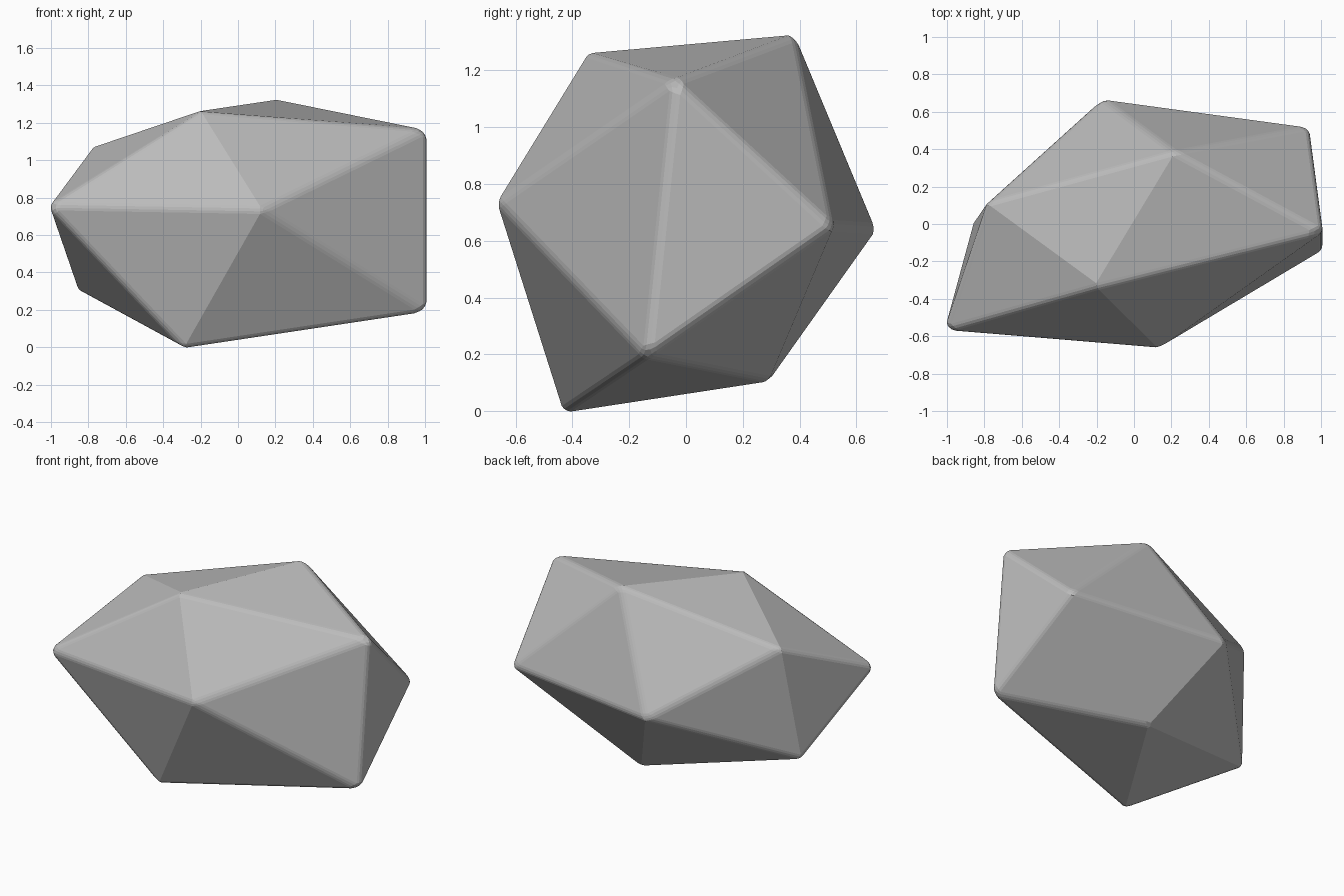
import bpy
import bmesh
import math

# Remove the default cube
cube = bpy.data.objects.get("Cube")
if cube:
    bpy.data.objects.remove(cube, do_unlink=True)

# Stone colour
stone = bpy.data.materials.new("grey stone")
stone.use_nodes = True
grey = (0.5, 0.5, 0.5, 1)
stone.diffuse_color = grey
stone.node_tree.nodes["Principled BSDF"].inputs["Base Color"].default_value = grey

# Twelve corners of the lopsided twenty-sided boulder
corners = {
    "left_low": (1.01, -0.14, 0.19),
    "left_high": (1.01, -0.04, 1.165),
    "left_back": (0.935, 0.52, 0.65),
    "right_tip": (-1.015, -0.57, 0.755),
    "right_high": (-0.785, 0.11, 1.065),
    "right_low": (-0.86, 0, 0.305),
    "front": (0.13, -0.665, 0.735),
    "back": (-0.165, 0.67, 0.64),
    "top_front": (-0.2, -0.34, 1.265),
    "top_back": (0.22, 0.385, 1.325),
    "base_front": (-0.29, -0.43, -0.005),
    "base_back": (0.13, 0.29, 0.105),
}

# Wrap the corners in a faceted skin
bm = bmesh.new()
for point in corners.values():
    bm.verts.new(point)
bmesh.ops.convex_hull(bm, input=bm.verts)
bmesh.ops.recalc_face_normals(bm, faces=bm.faces)
mesh = bpy.data.meshes.new("boulder")
bm.to_mesh(mesh)
bm.free()
mesh.materials.append(stone)
boulder = bpy.data.objects.new("boulder", mesh)
bpy.context.collection.objects.link(boulder)

# Worn, rounded ridges on the sharper edges only
bevel = boulder.modifiers.new("worn_edges", "BEVEL")
bevel.width = 0.025
bevel.segments = 3
bevel.limit_method = "ANGLE"
bevel.angle_limit = math.radians(30)
